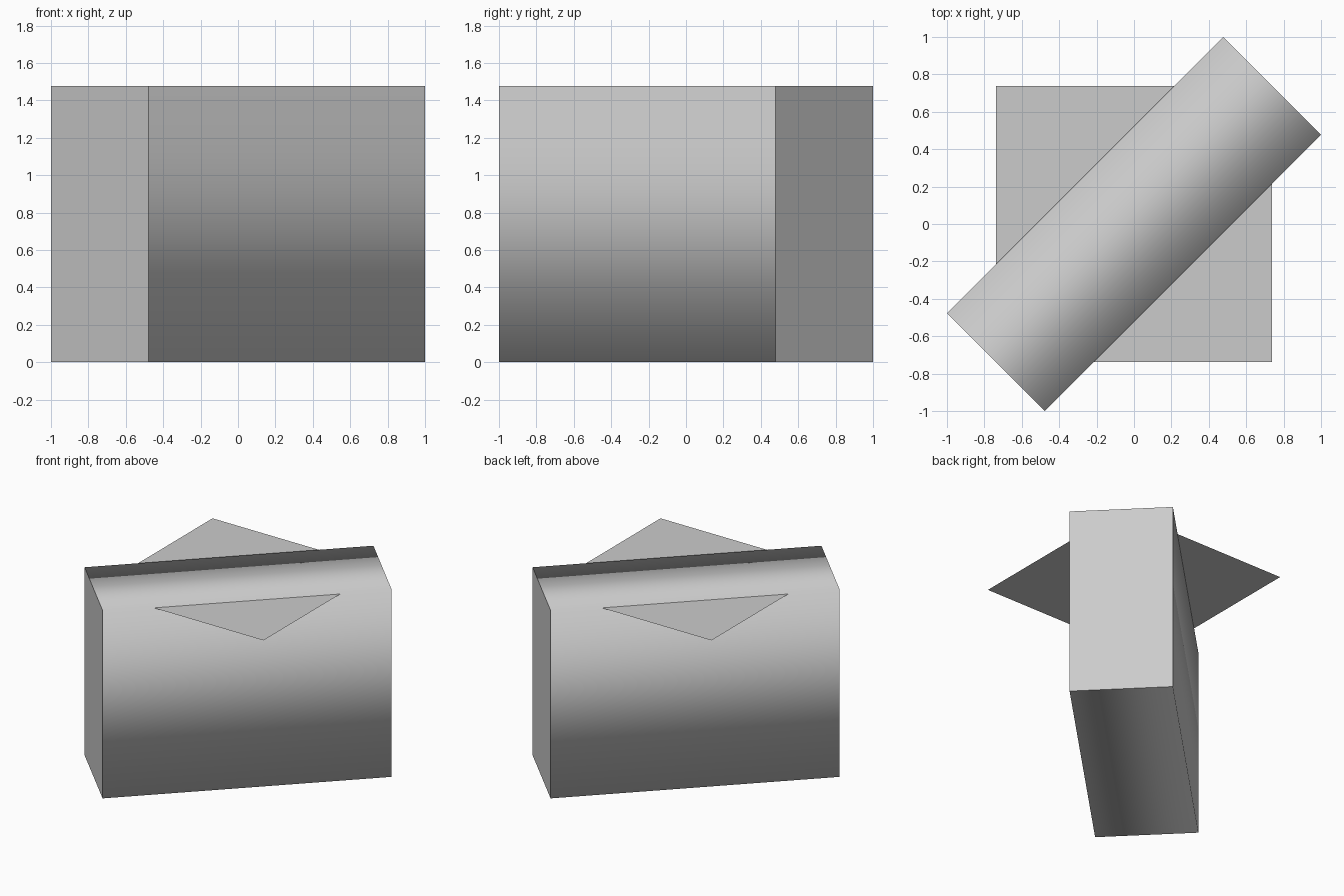
import bpy
from math import radians, sqrt

if "Cube" in bpy.data.objects:
    bpy.data.objects.remove(bpy.data.objects["Cube"])

S = 1.477                        # module: block height and sheet side
LENGTH, WIDTH = S * sqrt(2), S / 2
SHEET_Z = S - 0.01               # sheet sits just under the top of the block


# Diagonal block: long sides share smooth shading, ends stay flat
bpy.ops.mesh.primitive_cube_add(size=1, location=(0, 0, S / 2),
                                rotation=(0, 0, radians(45)))
block = bpy.context.object
block.name = "diagonal_block"
block.scale = (LENGTH, WIDTH, S)
bpy.ops.object.transform_apply(location=False, rotation=False, scale=True)
for face in block.data.polygons:
    face.use_smooth = abs(face.normal.x) < 0.5

# Thin square sheet passing through the block
bpy.ops.mesh.primitive_plane_add(size=S, location=(0, 0, SHEET_Z))
bpy.context.object.name = "square_sheet"
